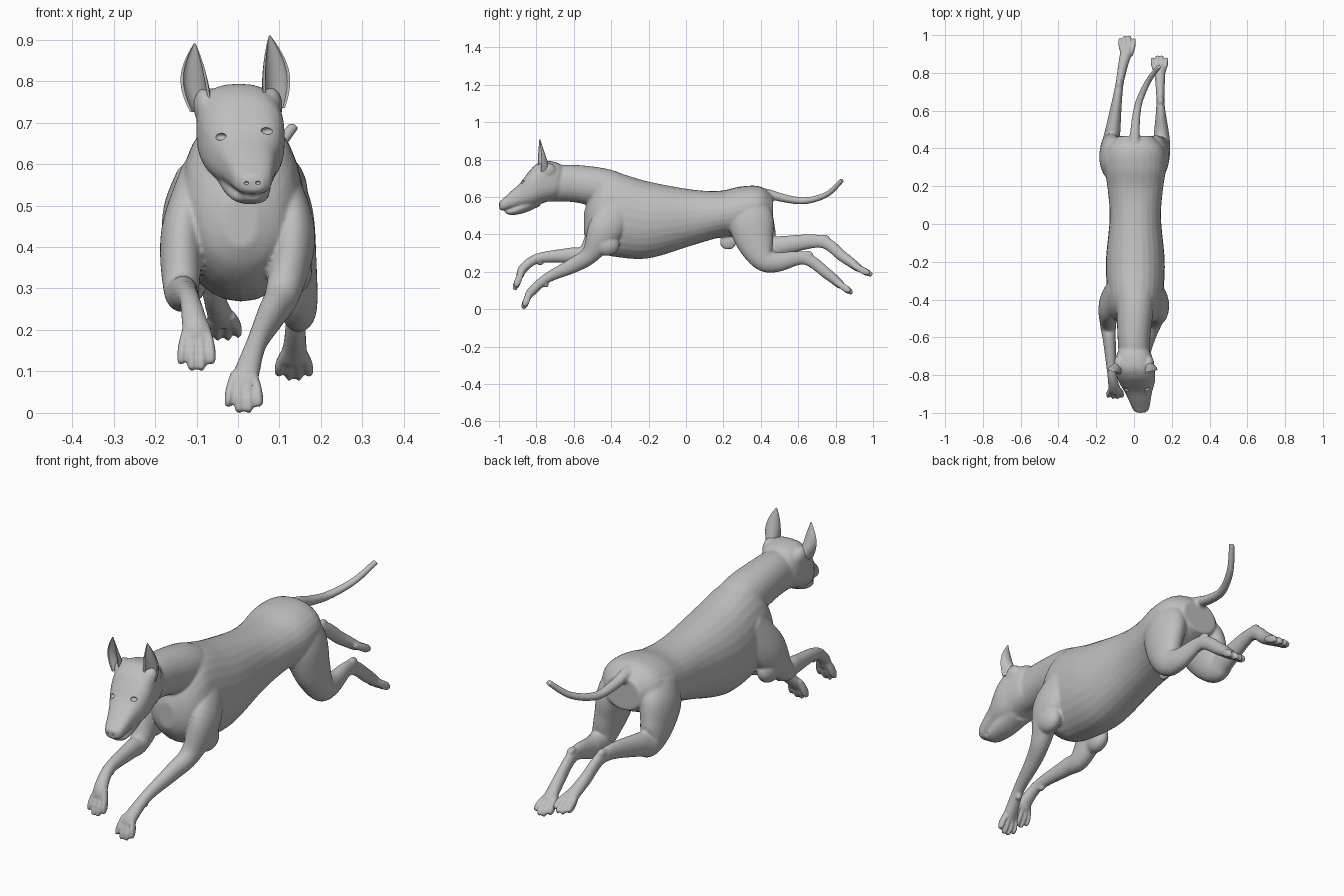
import bpy, bmesh, math
from mathutils import Vector, Matrix

cube = bpy.data.objects.get("Cube")
if cube:
    bpy.data.objects.remove(cube, do_unlink=True)

COAT = bpy.data.materials.new("grey_coat")
COAT.use_nodes = True
COAT.diffuse_color = (.52, .52, .52, 1)
COAT.node_tree.nodes["Principled BSDF"].inputs["Base Color"].default_value = COAT.diffuse_color


def add_object(name, bm):
    bmesh.ops.recalc_face_normals(bm, faces=bm.faces)
    for f in bm.faces:
        f.smooth = True
    mesh = bpy.data.meshes.new(name)
    bm.to_mesh(mesh)
    bm.free()
    mesh.materials.append(COAT)
    ob = bpy.data.objects.new(name, mesh)
    bpy.context.collection.objects.link(ob)
    return ob


def skin_rings(name, rings):
    """Bridge closed rings of points and cap both ends."""
    bm = bmesh.new()
    rows = [[bm.verts.new(p) for p in ring] for ring in rings]
    for a, b in zip(rows, rows[1:]):
        for i in range(len(a)):
            j = (i + 1) % len(a)
            bm.faces.new((a[i], a[j], b[j], b[i]))
    bm.faces.new(rows[0])
    bm.faces.new(rows[-1])
    return add_object(name, bm)


def spline(keys, steps=6):
    """Catmull-Rom through the sections."""
    k = [keys[0], *keys, keys[-1]]
    out = []
    for i in range(1, len(k) - 2):
        for s in range(steps):
            t = s / steps
            out.append([b + 0.5 * t * (c - a + t * (2 * a - 5 * b + 4 * c - d
                                                    + t * (3 * (b - c) + d - a)))
                        for a, b, c, d in zip(*k[i - 1:i + 3])])
    return out + [list(keys[-1])]


def loft(name, keys, upright=False, power=2.0, n=28):
    """Tube through (x, y, z, half width, half height); upright sections face y."""
    secs = spline(keys)
    pts = [Vector(s[:3]) for s in secs]
    rings = []
    for i, s in enumerate(secs):
        tan = (pts[min(i + 1, len(pts) - 1)] - pts[max(i - 1, 0)]).normalized()
        if upright:
            tan = Vector((0, 1, 0))
        side = Vector((1, 0, 0))
        side = (side - tan * side.dot(tan)).normalized()
        up = side.cross(tan)
        ring = []
        for j in range(n):
            c, q = math.cos(math.tau * j / n), math.sin(math.tau * j / n)
            u = math.copysign(abs(c) ** (2 / power), c) * s[3]
            v = math.copysign(abs(q) ** (2 / power), q) * s[4]
            ring.append(pts[i] + side * u + up * v)
        rings.append(ring)
    return skin_rings(name, rings)


def ball(name, loc, scale):
    bm = bmesh.new()
    bmesh.ops.create_uvsphere(bm, u_segments=20, v_segments=12, radius=1,
                              matrix=Matrix.LocRotScale(Vector(loc), None, Vector(scale)))
    return add_object(name, bm)


def centre_x(y):
    """The head turns a little to its left, the trunk sits just off centre."""
    return 0.036 * min(max((-0.74 - y) / 0.23, 0), 1) if y < -0.56 else 0.007


# Trunk, neck and head as (y, z, half width, half height)
CORE = {
    "trunk": [(-.545, .46, .04, .06), (-.515, .475, .1, .125), (-.46, .5, .135, .195),
              (-.38, .505, .147, .225), (-.2, .477, .156, .205), (.03, .49, .136, .15),
              (.18, .508, .146, .125), (.3, .525, .162, .132), (.4, .54, .148, .115),
              (.465, .53, .09, .075)],
    "neck": [(-.25, .58, .09, .1), (-.4, .635, .1, .11), (-.6, .672, .087, .1),
             (-.76, .67, .08, .095)],
    "skull": [(-.65, .69, .065, .065), (-.69, .688, .092, .096), (-.76, .681, .104, .112),
              (-.81, .66, .102, .108), (-.85, .635, .09, .088), (-.89, .607, .072, .064),
              (-.94, .58, .056, .046), (-.98, .558, .043, .031), (-.998, .555, .024, .019)],
    "lower_jaw": [(-.78, .6, .07, .048), (-.86, .555, .061, .039), (-.93, .523, .044, .02),
                  (-.966, .523, .022, .01)],
}
parts = [loft(name, [(centre_x(s[0]), *s) for s in secs], upright=True,
              power=2.6 if name == "skull" else 2.1)
         for name, secs in CORE.items()]
parts.append(ball("nose", (.034, -.985, .56), (.028, .016, .017)))
for s in (-1, 1):
    parts.append(ball("brow", (.014 + s * .05, -.838, .697 + s * .006), (.028, .018, .016)))
    parts.append(ball("ear_root", (s * .078, -.745, .74), (.03, .05, .045)))
    parts.append(ball("elbow", (s * .136, -.425, .345), (.043, .07, .06)))


def leg(name, root, path, girth, reach):
    """Limb from the trunk to the paw, ending in four toes."""
    path = root + path
    parts.append(loft(name, [(*p, *g) for p, g in zip(path, girth)]))
    paw, reach = Vector(path[-1]), Vector((0, *reach))
    for o in (-1.5, -.5, .5, 1.5):
        long = 1 if abs(o) < 1 else .8
        keys = []
        for t, spread, r in ((-.6, .015, .013), (.15, .022, .019), (.65, .0245, .019),
                             (1, .025, .011)):
            p = paw + reach * t * long + Vector((o * spread, 0, 0))
            keys.append((*p, .005 + r * .27, r))
        parts.append(loft("toe", keys, n=12))


def mirror(points):
    return [(-x, y, z) for x, y, z in points]


# Legs: shared roots and thickness, a separate stride for each limb
SHOULDER = [(.09, -.34, .57), (.132, -.43, .43)]
FORE = [(.05, .08), (.054, .092), (.043, .05), (.034, .041), (.025, .027), (.031, .025),
        (.034, .02)]
leg("front_left_leg", SHOULDER,
    [(.11, -.51, .295), (.08, -.6, .236), (.045, -.74, .168), (.022, -.82, .1),
     (.014, -.845, .068)], FORE, (-.026, -.066))
leg("front_right_leg", mirror(SHOULDER),
    [(-.137, -.53, .3), (-.13, -.62, .288), (-.117, -.79, .272), (-.105, -.868, .22),
     (-.1, -.888, .178)], FORE, (-.03, -.075))
HIP = [(.08, .31, .56), (.108, .345, .475)]
HIND = [(.07, .1), (.074, .122), (.06, .1), (.047, .066), (.039, .053), (.022, .034),
        (.026, .029), (.034, .022)]
leg("hind_left_leg", HIP,
    [(.13, .37, .36), (.145, .415, .268), (.145, .49, .252), (.14, .635, .272),
     (.138, .76, .185), (.135, .83, .127)], HIND, (.06, -.042))
leg("hind_right_leg", mirror(HIP),
    [(-.12, .39, .385), (-.12, .44, .325), (-.11, .51, .338), (-.08, .72, .362),
     (-.058, .84, .28), (-.037, .925, .218)], HIND, (.07, -.036))
for loc in ((.14, .65, .293), (-.08, .74, .378)):
    parts.append(ball("heel", loc, (.018, .03, .02)))
for loc in ((.04, -.75, .13), (-.117, -.78, .248)):
    parts.append(ball("wrist_pad", loc, (.014, .017, .014)))

# Tail thins towards the tip
TAIL = [(.005, .34, .622), (.003, .43, .618), (.008, .53, .592), (.025, .64, .58),
        (.075, .755, .615), (.134, .836, .692)]
parts.append(loft("tail", [(*p, .034 * .83 ** i, .031 * .84 ** i)
                           for i, p in enumerate(TAIL)], n=16))
parts.append(ball("sheath", (.005, .225, .358), (.018, .045, .04)))

# Fuse the parts into one smooth skin
bpy.ops.object.select_all(action='DESELECT')
for p in parts:
    p.select_set(True)
body = parts[0]
bpy.context.view_layer.objects.active = body
bpy.ops.object.join()
body.name = "body"
fuse = body.modifiers.new("fuse", 'REMESH')
fuse.mode = 'VOXEL'
fuse.voxel_size = 0.006
soften = body.modifiers.new("soften", 'SMOOTH')
soften.iterations = 5
for m in ("fuse", "soften"):
    bpy.ops.object.modifier_apply(modifier=m)


# Hollow eye sockets and nostrils cut into the skin
def hollow(name, x, z, scale):
    hit, loc, normal, _ = body.ray_cast(Vector((x, -2, z)), Vector((0, 1, 0)))
    cutter = ball(name, loc, scale)
    cut = body.modifiers.new(name, 'BOOLEAN')
    cut.operation = 'DIFFERENCE'
    cut.object = cutter
    bpy.ops.object.modifier_apply(modifier=cut.name)
    bpy.data.objects.remove(cutter, do_unlink=True)


EYE, NOSTRIL = (.015, .014, .009), (.006, .008, .004)
hollow("left_eye", .07, .68, EYE)
hollow("right_eye", -.042, .666, EYE)
hollow("left_nostril", .048, .555, NOSTRIL)
hollow("right_nostril", .02, .554, NOSTRIL)
bpy.ops.object.shade_smooth_by_angle(angle=math.radians(50))
body.select_set(False)


# Ears: upright cups, open to the front
def ear(name, base, tip, side):
    base, tip = Vector(base), Vector(tip)
    turn = Matrix.Rotation(side * math.radians(15), 3, 'Z')
    arc = [math.pi * k / 10 for k in range(11)]
    rings = []
    for k in range(17):
        t = k / 16
        w = .024 * (1 - t ** 2.2) + .012 * math.sin(math.pi * t) + .002
        d = .06 * (1 - t) ** 1.1 + .003
        outer = [(w * math.cos(a), d * math.sin(a)) for a in arc]
        inner = [(.8 * u, .65 * v + .04 * d) for u, v in reversed(outer)]
        c = base.lerp(tip, t)
        c.x += side * .01 * math.sin(math.pi * t)
        rings.append([c + turn @ Vector((u, v - d * .5, 0)) for u, v in outer + inner])
    ob = skin_rings(name, rings)
    ob.select_set(True)
    bpy.context.view_layer.objects.active = ob
    bpy.ops.object.shade_smooth_by_angle(angle=math.radians(50))
    ob.select_set(False)


ear("left_ear", (.08, -.752, .735), (.076, -.782, .91), 1)
ear("right_ear", (-.082, -.752, .725), (-.104, -.782, .891), -1)
